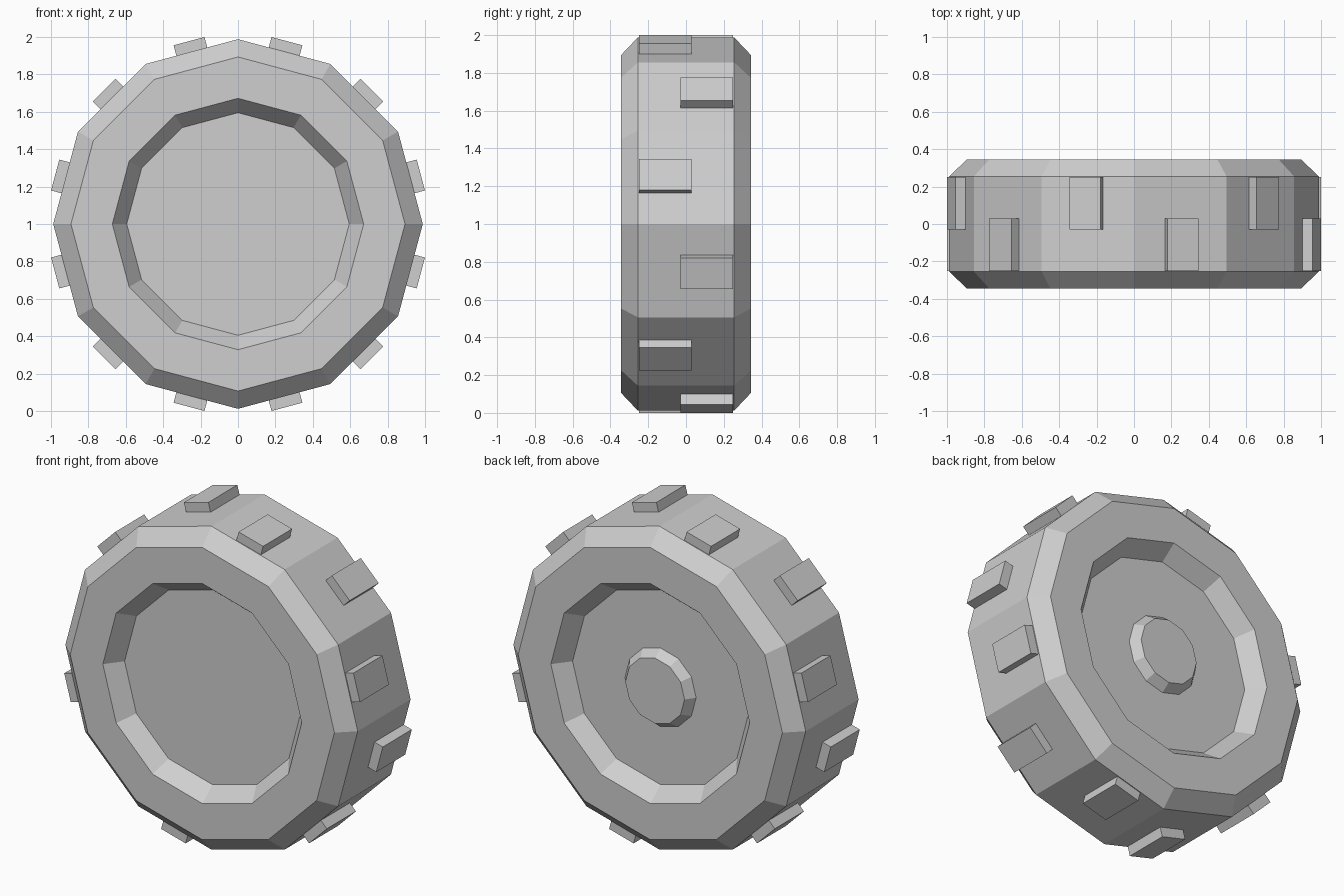
import bpy, bmesh
from math import sin, cos, pi, radians
from mathutils import Matrix

cube = bpy.data.objects.get("Cube")
if cube:
    bpy.data.objects.remove(cube, do_unlink=True)

SIDES = 12
AXLE = Matrix.Translation((0, 0, 1))

grey = bpy.data.materials.new("light_grey")
grey.use_nodes = True
colour = (0.62, 0.62, 0.62, 1)
grey.diffuse_color = colour
grey.node_tree.nodes["Principled BSDF"].inputs["Base Color"].default_value = colour


def finish(bm, name):
    """Turn a bmesh into a flat-shaded grey object centred on the axle."""
    bmesh.ops.recalc_face_normals(bm, faces=bm.faces)
    mesh = bpy.data.meshes.new(name)
    bm.to_mesh(mesh)
    bm.free()
    mesh.materials.append(grey)
    obj = bpy.data.objects.new(name, mesh)
    obj.matrix_world = AXLE
    bpy.context.collection.objects.link(obj)
    return obj


def lathe(name, profile):
    """Spin (y, radius) points round the y axis and cap both ends."""
    bm = bmesh.new()
    rings = []
    for y, r in profile:
        angles = [2 * pi * i / SIDES for i in range(SIDES)]
        rings.append([bm.verts.new((r * cos(a), y, r * sin(a))) for a in angles])
    for a, b in zip(rings, rings[1:]):
        for i in range(SIDES):
            j = (i + 1) % SIDES
            bm.faces.new((a[i], a[j], b[j], b[i]))
    bm.faces.new(rings[0])
    bm.faces.new(rings[-1])
    return finish(bm, name)


# Tyre: dished side, flat sidewall, bevel, tread; mirrored front to back
half = [(0.245, 0.595), (0.345, 0.672), (0.345, 0.893), (0.255, 0.988)]
lathe("tyre", [(-y, r) for y, r in half] + half[::-1])

# Hub: tapered boss in the rear dish
lathe("rear_hub", [(0.24, 0.24), (0.245, 0.24), (0.30, 0.20)])

# Tread blocks: one on each flat, alternating front and back
bm = bmesh.new()
for k in range(SIDES):
    y = -0.11 if k % 2 == 0 else 0.11
    turn = Matrix.Rotation(-radians(15 + 30 * k), 4, 'Y')
    place = turn @ Matrix.Translation((0.972, y, 0))
    size = Matrix.Diagonal((0.08, 0.28, 0.171, 1))
    bmesh.ops.create_cube(bm, size=1, matrix=place @ size)
finish(bm, "tread_blocks")
